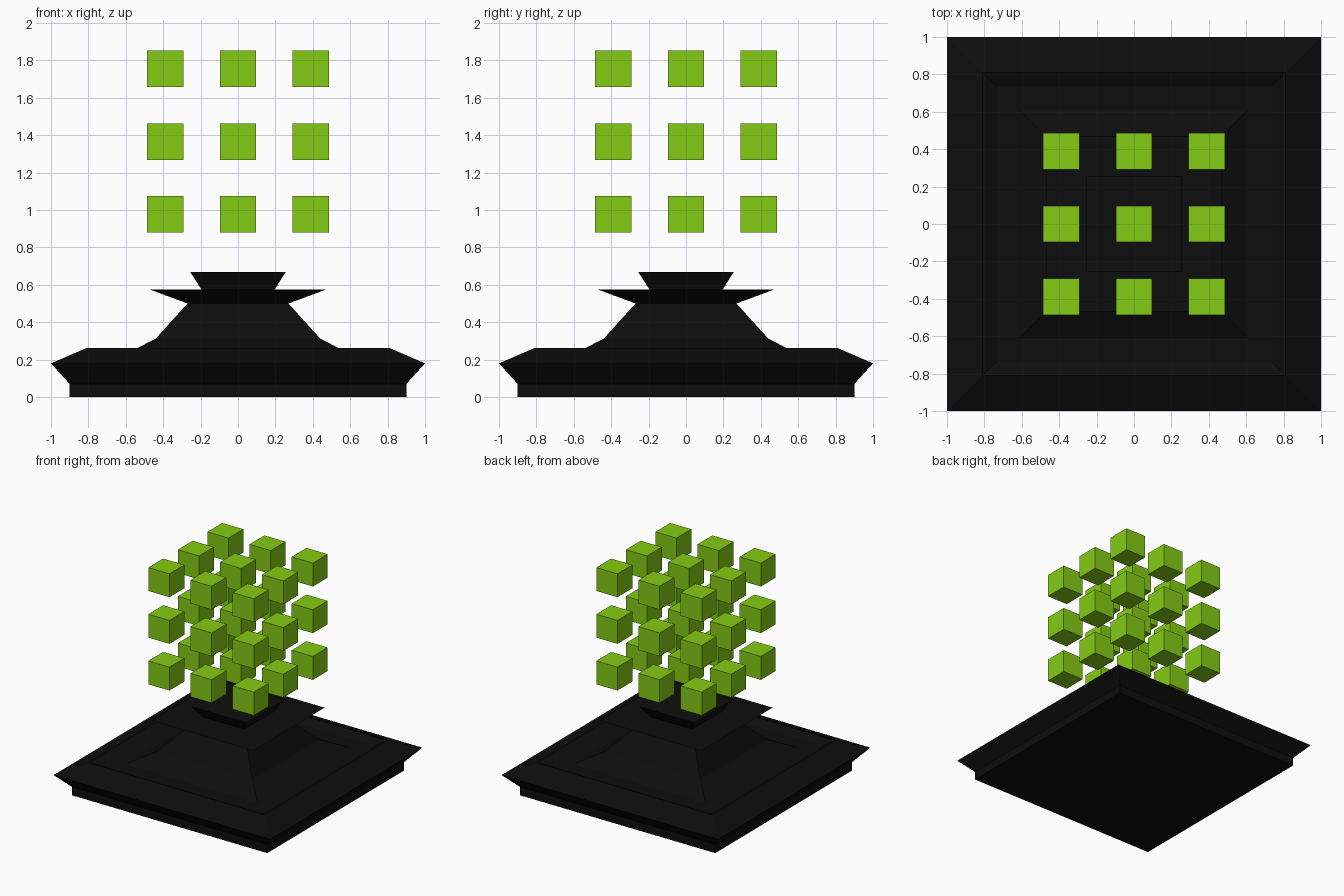
import bpy, bmesh
from itertools import product
from mathutils import Matrix

cube = bpy.data.objects.get("Cube")
if cube:
    bpy.data.objects.remove(cube, do_unlink=True)


def material(name, rgb):
    mat = bpy.data.materials.new(name)
    mat.use_nodes = True
    color = (*rgb, 1)
    mat.diffuse_color = color
    mat.node_tree.nodes["Principled BSDF"].inputs["Base Color"].default_value = color
    return mat


def add_object(name, bm, mat):
    bmesh.ops.recalc_face_normals(bm, faces=bm.faces)
    mesh = bpy.data.meshes.new(name)
    bm.to_mesh(mesh)
    bm.free()
    mesh.materials.append(mat)
    obj = bpy.data.objects.new(name, mesh)
    bpy.context.collection.objects.link(obj)
    return obj


black = material("black", (0.004, 0.004, 0.004))
lime = material("lime green", (0.231, 0.604, 0.007))

# Stepped square pedestal: half width and height, from bottom to top
profile = [(0.90, 0), (0.90, 0.07), (1.0, 0.18), (0.81, 0.262),
           (0.735, 0.225), (0.61, 0.225), (0.44, 0.312), (0.27, 0.5),
           (0.47, 0.574), (0.195, 0.574), (0.255, 0.668)]
corners = [(-1, -1), (1, -1), (1, 1), (-1, 1)]
bm = bmesh.new()
rings = [[bm.verts.new((sx * w, sy * w, z)) for sx, sy in corners]
         for w, z in profile]
for low, high in zip(rings, rings[1:]):
    for i in range(4):
        j = (i + 1) % 4
        bm.faces.new((low[i], low[j], high[j], high[i]))
bm.faces.new(rings[0][::-1])
bm.faces.new(rings[-1])
add_object("pedestal", bm, black)

# Floating lattice of separate small cubes
size, step, middle = 0.195, 0.389, 1.365
bm = bmesh.new()
for x, y, z in product((-1, 0, 1), repeat=3):
    place = Matrix.Translation((x * step, y * step, middle + z * step))
    bmesh.ops.create_cube(bm, size=size, matrix=place)
add_object("floating_cubes", bm, lime)
